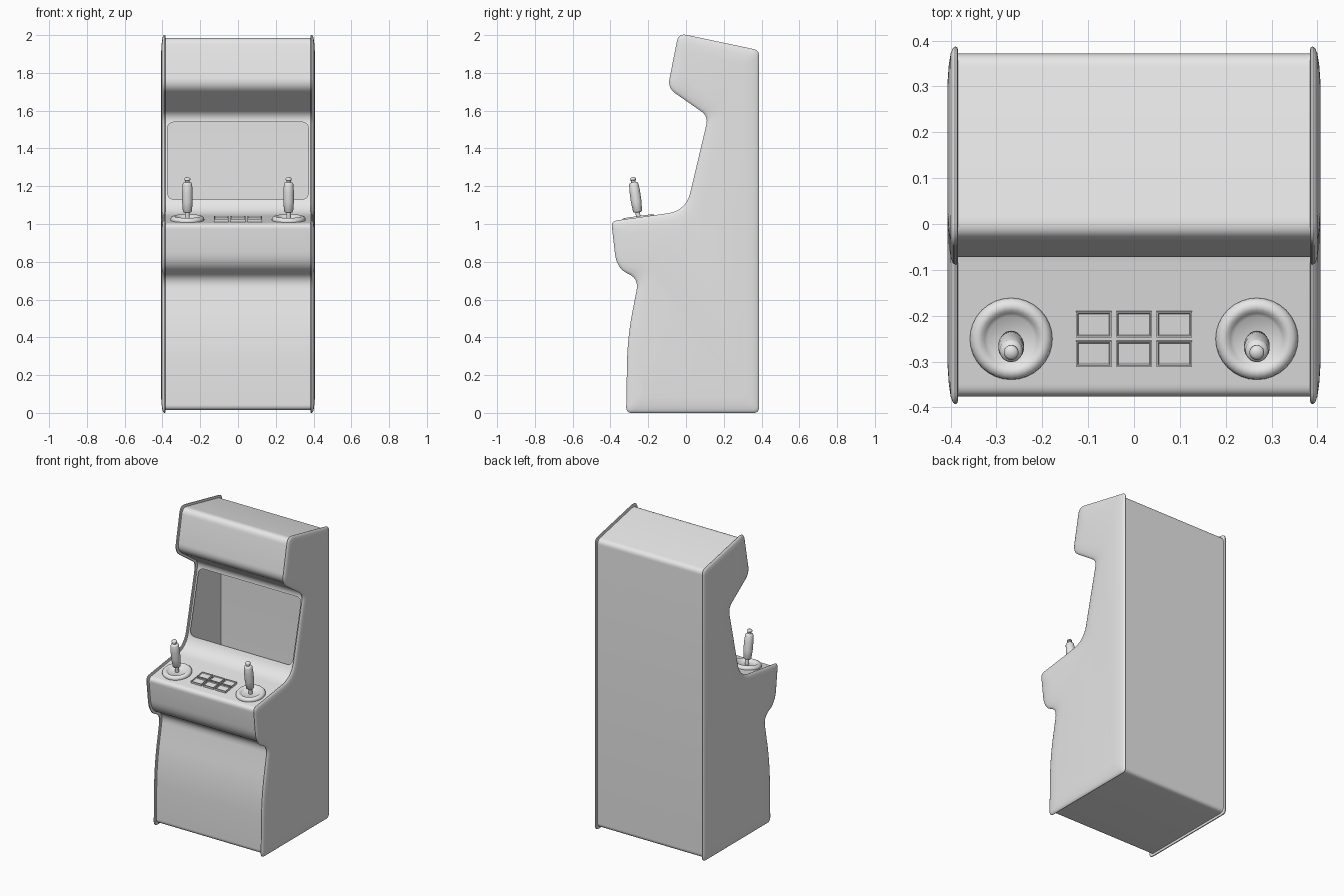
import bpy, bmesh, math
from mathutils import Vector

old = bpy.data.objects.get("Cube")
if old:
    bpy.data.objects.remove(old, do_unlink=True)

grey = bpy.data.materials.new("light grey")
grey.use_nodes = True
grey.diffuse_color = (0.8, 0.8, 0.8, 1)
grey.node_tree.nodes["Principled BSDF"].inputs["Base Color"].default_value = (0.8, 0.8, 0.8, 1)

# Cabinet silhouette: y, z and corner rounding
CONTROL = [(-0.317, 0.0, 0.03), (0.387, 0.0, 0.03), (0.387, 1.92, 0.03),
           (-0.04, 2.01, 0.045), (-0.097, 1.72, 0.05), (0.118, 1.57, 0.045),
           (0.0, 1.07, 0.1), (-0.396, 1.015, 0.03), (-0.367, 0.765, 0.08),
           (-0.25, 0.71, 0.06), (-0.31, 0.4, 0.14)]


def finish(bm, name, angle=40):
    bmesh.ops.recalc_face_normals(bm, faces=bm.faces)
    mesh = bpy.data.meshes.new(name)
    bm.to_mesh(mesh)
    bm.free()
    ob = bpy.data.objects.new(name, mesh)
    bpy.context.collection.objects.link(ob)
    mesh.materials.append(grey)
    smooth(ob, angle)
    return ob


def smooth(ob, angle=40):
    bpy.ops.object.select_all(action='DESELECT')
    ob.select_set(True)
    bpy.context.view_layer.objects.active = ob
    bpy.ops.object.shade_smooth_by_angle(angle=math.radians(angle))


def round_corners(points, radii, steps=8):
    out = []
    for i, p in enumerate(points):
        a, b = points[i - 1], points[(i + 1) % len(points)]
        u, v = a - p, b - p
        s = p + u.normalized() * min(radii[i], u.length * 0.48)
        e = p + v.normalized() * min(radii[i], v.length * 0.48)
        for k in range(steps + 1):
            t = k / steps
            out.append(s * (1 - t) ** 2 + p * 2 * t * (1 - t) + e * t * t)
    return out


def outline(inset):
    """Silhouette moved inward by inset, with rounded corners."""
    pts = [Vector(c[:2]) for c in CONTROL]
    moved = []
    for i, p in enumerate(pts):
        d1 = (p - pts[i - 1]).normalized()
        d2 = (pts[(i + 1) % len(pts)] - p).normalized()
        n1, n2 = Vector((-d1.y, d1.x)), Vector((-d2.y, d2.x))
        moved.append(p + (n1 + n2) * inset / (1 + n1.dot(n2)))
    return round_corners(moved, [c[2] for c in CONTROL])


def loft(rings, name):
    """Skin closed rings of 3D points and cap both ends."""
    bm = bmesh.new()
    loops = [[bm.verts.new(p) for p in ring] for ring in rings]
    for a, b in zip(loops, loops[1:]):
        for i in range(len(a)):
            j = (i + 1) % len(a)
            bm.faces.new((a[i], a[j], b[j], b[i]))
    bm.faces.new(loops[0])
    bm.faces.new(loops[-1])
    return finish(bm, name)


def slab(layers, name):
    return loft([[(x, p.x, p.y) for p in outline(inset)] for x, inset in layers], name)


def cut(target, cutter):
    mod = target.modifiers.new("cut", 'BOOLEAN')
    mod.operation = 'DIFFERENCE'
    mod.solver = 'EXACT'
    mod.object = cutter
    bpy.context.view_layer.objects.active = target
    bpy.ops.object.modifier_apply(modifier=mod.name)
    bpy.data.objects.remove(cutter, do_unlink=True)


# Hollow cabinet body with a rounded screen opening
body = slab([(-0.386, 0.015), (0.386, 0.015)], "cabinet_body")
cut(body, slab([(-0.382, 0.02), (0.382, 0.02)], "cavity_cutter"))
corners = [Vector(c) for c in ((-0.373, 1.13), (0.373, 1.13), (0.373, 1.54), (-0.373, 1.54))]
hole = round_corners(corners, [0.04] * 4)
cut(body, loft([[(p.x, y, p.y) for p in hole] for y in (-0.2, 0.2)], "opening_cutter"))
smooth(body)

# Gently domed side panels standing proud of the body
DOME = [(0.384, 0.006), (0.386, 0.001), (0.39, 0.0), (0.395, 0.003),
        (0.4, 0.015), (0.404, 0.04), (0.407, 0.08)]
for side, label in ((1, "left"), (-1, "right")):
    slab([(side * x, inset) for x, inset in DOME], label + "_side_panel")

# Control deck slope
TILT = math.atan2(0.055, 0.396)


def place_on_deck(ob, x, y):
    ob.location = (x, y, 1.015 + (y + 0.396) * math.tan(TILT) - 0.0152)
    ob.rotation_euler.x = TILT


def lathe(profile, name, segments=32):
    bm = bmesh.new()
    verts = [bm.verts.new((r, 0, z)) for r, z in profile]
    edges = [bm.edges.new(pair) for pair in zip(verts, verts[1:])]
    bmesh.ops.spin(bm, geom=verts + edges, cent=(0, 0, 0), axis=(0, 0, 1),
                   angle=math.tau, steps=segments)
    bmesh.ops.remove_doubles(bm, verts=bm.verts, dist=0.0001)
    return finish(bm, name, 50)


# Joysticks: ringed dish, thin shaft, barrel grip and thumb button
DISH = [(0, 0.007), (0.05, 0.007), (0.058, 0.014), (0.065, 0.02), (0.073, 0.022),
        (0.082, 0.019), (0.088, 0.012), (0.09, 0.004), (0.088, -0.004)]
STICK = [(0, 0), (0.012, 0), (0.012, 0.042), (0.02, 0.043), (0.024, 0.048),
         (0.028, 0.1), (0.028, 0.15), (0.025, 0.192), (0.021, 0.2), (0.012, 0.203),
         (0.012, 0.212), (0.016, 0.215), (0.016, 0.222), (0.011, 0.228), (0, 0.23)]
for side, label in ((1, "left"), (-1, "right")):
    place_on_deck(lathe(DISH, label + "_joystick_dish"), side * 0.268, -0.25)
    place_on_deck(lathe(STICK, label + "_joystick"), side * 0.268, -0.25)


# Rectangular buttons with a raised rim
def button(name):
    bm = bmesh.new()
    bmesh.ops.create_cube(bm, size=1)
    for v in bm.verts:
        v.co = (v.co.x * 0.077, v.co.y * 0.056, v.co.z * 0.016 + 0.006)
    top = max(bm.faces, key=lambda f: f.calc_center_median().z)
    bmesh.ops.inset_region(bm, faces=[top], thickness=0.004)
    bmesh.ops.inset_region(bm, faces=[top], thickness=0.003, depth=-0.006)
    return finish(bm, name, 20)


for row, y in (("front", -0.282), ("rear", -0.218)):
    for i in range(3):
        place_on_deck(button(f"{row}_button_{i + 1}"), (i - 1) * 0.088, y)
